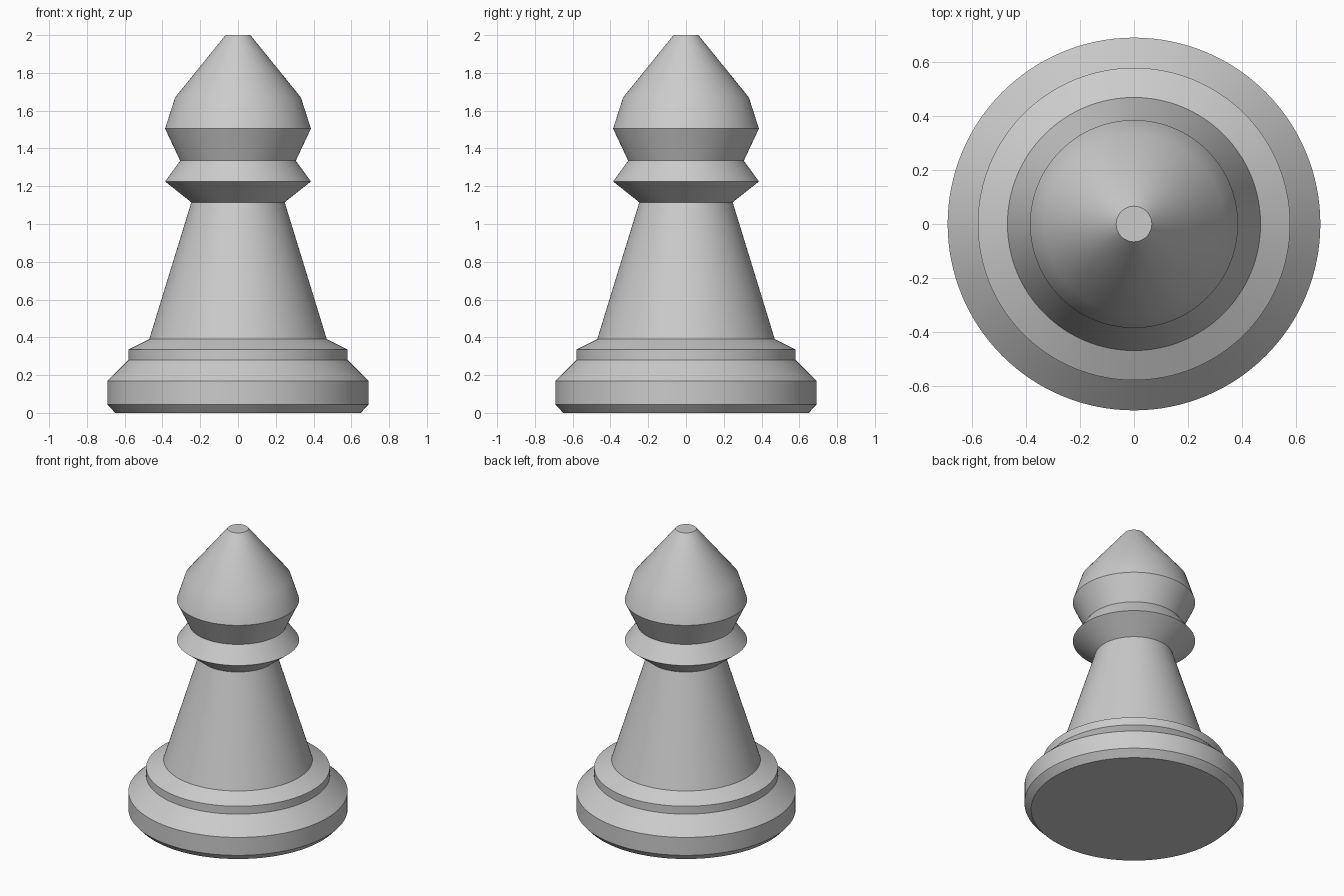
import bpy
import bmesh
import math

SEGMENTS = 128

cube = bpy.data.objects.get("Cube")
if cube:
    bpy.data.objects.remove(cube, do_unlink=True)

# Grey material
grey = bpy.data.materials.new("grey")
grey.use_nodes = True
colour = (0.6, 0.6, 0.6, 1)
grey.diffuse_color = colour
grey.node_tree.nodes["Principled BSDF"].inputs["Base Color"].default_value = colour

# Half profiles as (radius, height), bottom to top
foot = [(0.65, 0), (0.692, 0.045), (0.692, 0.17), (0.58, 0.28), (0.58, 0.335)]
stem = [(0.47, 0.39), (0.247, 1.115)]
collar = [(0.386, 1.225), (0.306, 1.335)]
head = [(0.386, 1.505), (0.333, 1.67), (0.066, 2)]


def lathe(name, profile):
    """Turn a profile into one closed solid with flat end caps."""
    bm = bmesh.new()
    rings = []
    for radius, height in profile:
        angles = [2 * math.pi * i / SEGMENTS for i in range(SEGMENTS)]
        rings.append([bm.verts.new((radius * math.cos(a), radius * math.sin(a), height))
                      for a in angles])
    for low, high in zip(rings, rings[1:]):
        for i in range(SEGMENTS):
            j = (i + 1) % SEGMENTS
            bm.faces.new((low[i], low[j], high[j], high[i]))
    bm.faces.new(rings[0][::-1])
    bm.faces.new(rings[-1])
    mesh = bpy.data.meshes.new(name)
    bm.to_mesh(mesh)
    bm.free()
    obj = bpy.data.objects.new(name, mesh)
    bpy.context.collection.objects.link(obj)
    mesh.materials.append(grey)
    return obj


# Turned chess piece, smooth around the axis with crisp rims
piece = lathe("turned_chess_piece", foot + stem + collar + head)
bpy.ops.object.select_all(action="DESELECT")
piece.select_set(True)
bpy.context.view_layer.objects.active = piece
bpy.ops.object.shade_smooth_by_angle(angle=math.radians(30))
